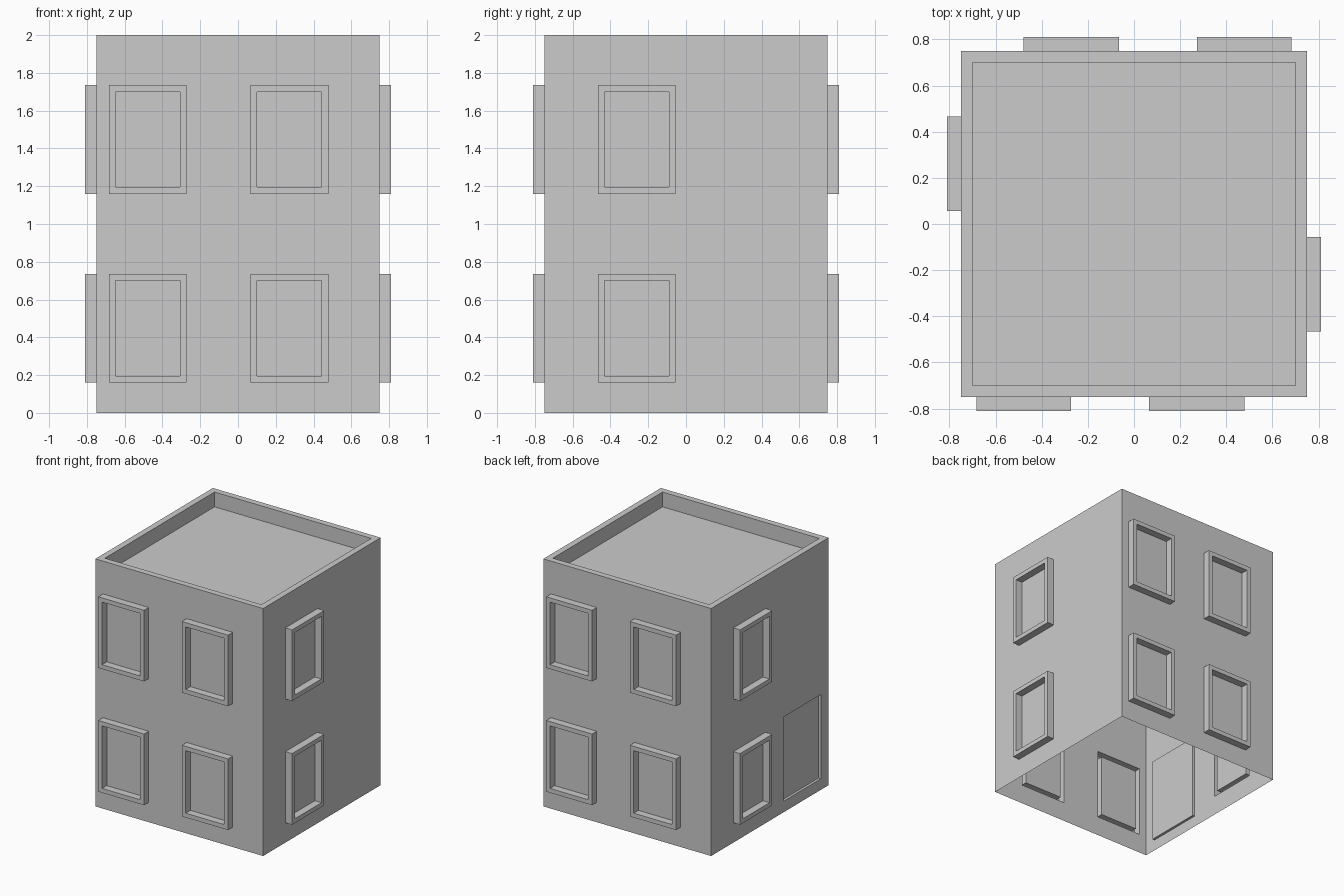
import bpy, bmesh
from mathutils import Vector, Matrix

if "Cube" in bpy.data.objects:
    bpy.data.objects.remove(bpy.data.objects["Cube"])

HALF, HEIGHT = 0.75, 2.0
FLOORS = [(0.16, 0.735), (1.16, 1.735)]      # window z ranges
PAIR = [(-0.683, -0.273), (0.065, 0.478)]    # window columns, front and back
SINGLE = [(-0.466, -0.056)]                  # window column, both sides
DOOR = (0.175, 0.65, 0.09, 0.77)
FRONT, RIGHT = Vector((0, -1, 0)), Vector((1, 0, 0))

bm = bmesh.new()


def extrude(face, dist):
    n = face.normal.copy()
    new = bmesh.ops.extrude_discrete_faces(bm, faces=[face])["faces"][0]
    bmesh.ops.translate(bm, verts=new.verts[:], vec=n * dist)
    bm.normal_update()
    return new


def inset(face, width):
    bmesh.ops.inset_individual(bm, faces=[face], thickness=width, use_even_offset=True)
    bm.normal_update()
    return face


def cut(faces, point, normal):
    geom = set(faces)
    for f in faces:
        geom.update(f.edges)
        geom.update(f.verts)
    bmesh.ops.bisect_plane(bm, geom=list(geom), plane_co=point, plane_no=normal, dist=1e-5)
    bm.normal_update()


def wall(n, t, u=None, v=None):
    """Faces of the flat wall facing n, optionally only one strip or one cell."""
    out = []
    for f in bm.faces:
        c = f.calc_center_bounds()
        if (f.normal.dot(n) > 0.99 and abs(c.dot(n) - HALF) < 1e-3
                and (u is None or abs(c.dot(t) - u) < 1e-3)
                and (v is None or abs(c.z - v) < 1e-3)):
            out.append(f)
    return out


def openings(n, columns, door=None):
    """Cut cells into a wall, then shape them into framed windows and a door."""
    t = Vector((-n.y, n.x, 0))
    strips = [(a, b, FLOORS) for a, b in columns]
    if door:
        strips.append((door[0], door[1], [door[2:]]))
    for a, b, rows in strips:
        for u in (a, b):
            cut(wall(n, t), t * u, t)
    for a, b, rows in strips:
        for row in rows:
            for z in row:
                cut(wall(n, t, (a + b) / 2), Vector((0, 0, z)), Vector((0, 0, 1)))
    for a, b, rows in strips:
        for z0, z1 in rows:
            cell = wall(n, t, (a + b) / 2, (z0 + z1) / 2)[0]
            if rows is FLOORS:
                # raised frame with the pane set back to the wall plane
                extrude(inset(extrude(cell, 0.06), 0.035), -0.06)
            else:
                # shallow door recess
                extrude(cell, -0.02)


# Hollow shell, open at the bottom
bmesh.ops.create_cube(bm, size=1, matrix=Matrix.Translation((0, 0, HEIGHT / 2))
                      @ Matrix.Diagonal((2 * HALF, 2 * HALF, HEIGHT, 1)))
bm.normal_update()
bmesh.ops.delete(bm, geom=[f for f in bm.faces if f.normal.z < -0.9], context='FACES_ONLY')

# Windows on every wall, door on the left
openings(FRONT, PAIR)
openings(-FRONT, PAIR)
openings(RIGHT, SINGLE)
openings(-RIGHT, SINGLE, DOOR)

# Sunken roof with a thin parapet
roof = max((f for f in bm.faces if f.normal.z > 0.9), key=lambda f: f.calc_center_bounds().z)
roof_corners = [v for v in roof.verts if len(v.link_edges) > 2
                and abs(abs(v.co.x) - HALF) < 1e-4 and abs(abs(v.co.y) - HALF) < 1e-4]
extrude(inset(roof, 0.05), -0.12)

mesh = bpy.data.meshes.new("building")
bm.to_mesh(mesh)
bm.free()
bpy.context.collection.objects.link(bpy.data.objects.new("building", mesh))
